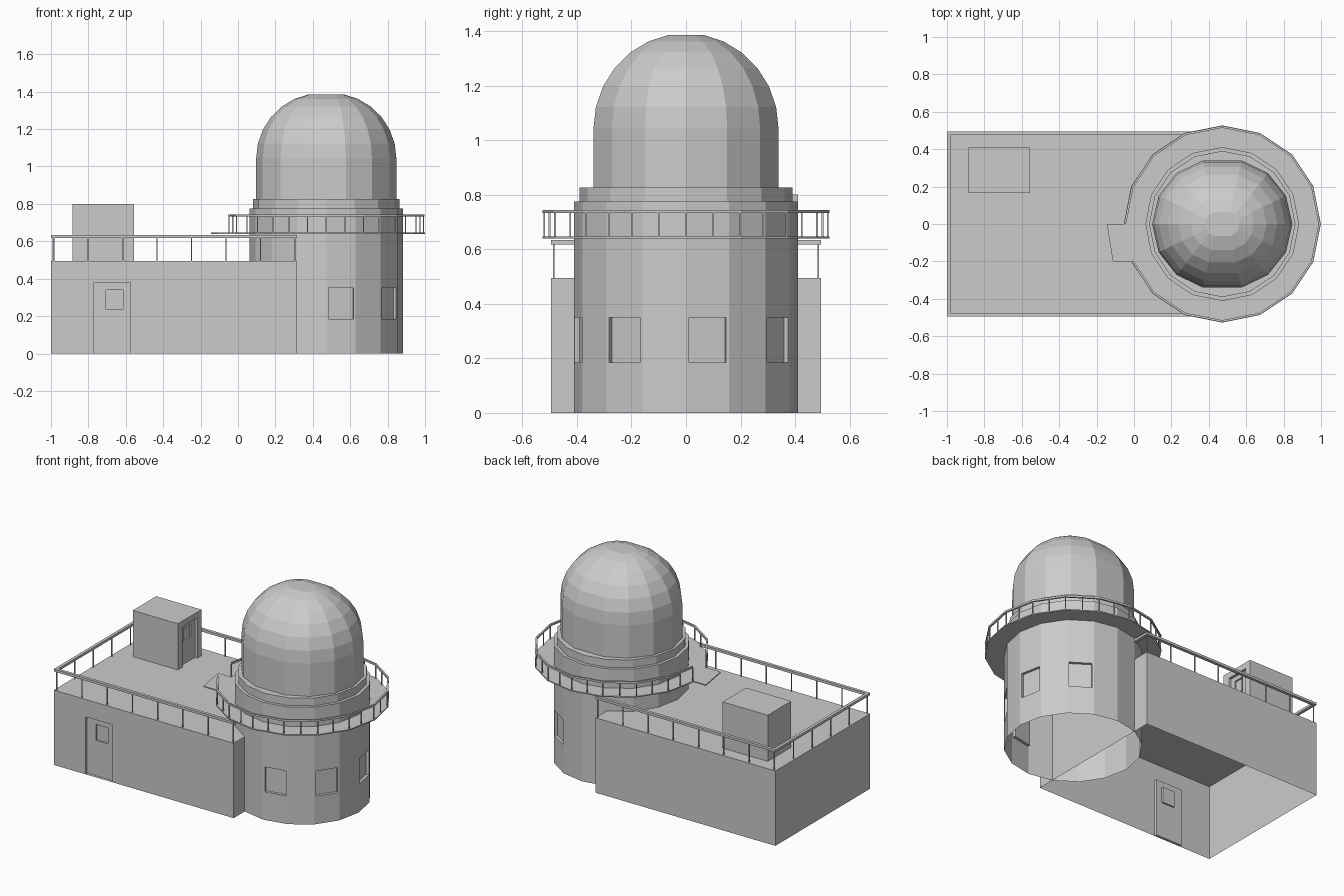
import bpy, bmesh
from math import sin, cos, pi, radians
from mathutils import Vector as V

if "Cube" in bpy.data.objects:
    bpy.data.objects.remove(bpy.data.objects["Cube"])

CX = 0.472          # tower axis
SIDES = 16


def finish(name, bm):
    bmesh.ops.remove_doubles(bm, verts=bm.verts, dist=1e-5)
    me = bpy.data.meshes.new(name)
    bm.to_mesh(me)
    bm.free()
    ob = bpy.data.objects.new(name, me)
    bpy.context.collection.objects.link(ob)
    return ob


def quad(bm, *pts):
    bm.faces.new([bm.verts.new(p) for p in pts])


def panel(bm, o, u, v, holes=(), depth=0.018):
    """Flat wall from corner o along u and v; each hole recesses inside the last."""
    if not holes:
        quad(bm, o, o + u, o + u + v, o + v)
        return
    (u0, u1, v0, v1), rest = holes[0], holes[1:]
    un, vn = u.normalized(), v.normalized()
    back = -un.cross(vn) * depth
    outer = [o, o + u, o + u + v, o + v]
    inner = [o + un * a + vn * b for a, b in ((u0, v0), (u1, v0), (u1, v1), (u0, v1))]
    for i in range(4):
        j = (i + 1) % 4
        if i or v0 > 0:
            quad(bm, outer[i], outer[j], inner[j], inner[i])
        quad(bm, inner[i], inner[j], inner[j] + back, inner[i] + back)
    panel(bm, inner[0] + back, inner[1] - inner[0], inner[3] - inner[0], rest, 0.01)


def block(name, x0, x1, y0, y1, z0, z1, front=(), right=()):
    """Open-bottomed block with optional recesses in its front and right walls."""
    bm = bmesh.new()
    dx, dy, dz = V((x1 - x0, 0, 0)), V((0, y1 - y0, 0)), V((0, 0, z1 - z0))
    o = V((x0, y0, z0))
    panel(bm, o, dx, dz, front)
    panel(bm, o + dx, dy, dz, right)
    panel(bm, o + dx + dy, -dx, dz)
    panel(bm, o + dy, -dy, dz)
    panel(bm, o + dz, dx, dy)
    return finish(name, bm)


def polar(r, deg, z=0.0):
    return V((CX + r * cos(radians(deg)), r * sin(radians(deg)), z))


def lathe(name, profile, n, closed=False, spread=0.0, cap=False):
    """Turned part on the tower axis; spread moves the two x halves apart."""
    bm = bmesh.new()
    rings = []
    for r, z in profile:
        ring = []
        for i in range(n):
            p = polar(r, 360 * i / n, z)
            p.x += spread if p.x > CX else -spread
            ring.append(bm.verts.new(p))
        rings.append(ring)
    pairs = list(zip(rings, rings[1:])) + ([(rings[-1], rings[0])] if closed else [])
    for a, b in pairs:
        for i in range(n):
            j = (i + 1) % n
            bm.faces.new((a[i], a[j], b[j], b[i]))
    if cap:
        bm.faces.new(rings[-1])
    return finish(name, bm)


def railing(name, path, posts, width, z_floor, z0, z1, post=0.003):
    """Mitred rectangular handrail along a 2D path, with square posts."""
    bm = bmesh.new()
    path = [V(p[:2]) for p in path]
    secs = []
    for i, p in enumerate(path):
        a = (p - path[i - 1]).normalized() if i else None
        b = (path[i + 1] - p).normalized() if i < len(path) - 1 else None
        na = V((-a.y, a.x)) if a else V((-b.y, b.x))
        nb = V((-b.y, b.x)) if b else na
        m = (na + nb).normalized()
        m *= width / 2 / m.dot(na)
        secs.append([(*(p + s * m), z) for s, z in ((-1, z0), (1, z0), (1, z1), (-1, z1))])
    for a, b in zip(secs, secs[1:]):
        for i in range(4):
            j = (i + 1) % 4
            quad(bm, a[i], b[i], b[j], a[j])
    quad(bm, *secs[0])
    quad(bm, *reversed(secs[-1]))
    for p in posts:
        c = [V((p[0] + sx * post, p[1] + sy * post, z_floor))
             for sx, sy in ((-1, -1), (1, -1), (1, 1), (-1, 1))]
        up = V((0, 0, z0 - z_floor))
        for i in range(4):
            quad(bm, c[i], c[(i + 1) % 4], c[(i + 1) % 4] + up, c[i] + up)
    bmesh.ops.recalc_face_normals(bm, faces=bm.faces)
    return finish(name, bm)


# Main building with recessed front door
block("main_building", -1, 0.315, -0.495, 0.495, 0, 0.495,
      front=[(0.23, 0.425, 0, 0.38), (0.065, 0.155, 0.235, 0.34)])

# Rooftop stair house with its door facing the tower
block("stair_house", -0.885, -0.555, 0.165, 0.41, 0.495, 0.80,
      right=[(0.05, 0.205, 0, 0.265), (0.035, 0.11, 0.15, 0.235)])

# Roof railing, returning to the tower at the right end
E, R, Y = -0.99, 0.305, 0.485
roof_posts = [(E + 0.005 + 0.1843 * i, s * Y) for i in range(8) for s in (-1, 1)]
roof_posts += [(E, -Y + 2 * Y * i / 5) for i in range(1, 5)]
railing("roof_railing", [(R, -0.37), (R, -Y), (E, -Y), (E, Y), (R, Y), (R, 0.37)],
        roof_posts, 0.02, 0.495, 0.618, 0.634)

# Tower wall, one panel per side, four sides with windows
bm = bmesh.new()
for i in range(SIDES):
    a, b = polar(0.411, 22.5 * i), polar(0.411, 22.5 * (i + 1))
    hole = [(0.011, 0.149, 0.185, 0.35)] if i in (0, 2, 12, 14) else []
    panel(bm, a, b - a, V((0, 0, 0.775)), hole)
finish("tower_wall", bm)

# Stepped drum under the dome
lathe("dome_drum", [(0.411, 0.775), (0.391, 0.775), (0.391, 0.826), (0.3, 0.826)], SIDES)

# Dome, halves spread sideways, flat crown
curve = [(0.348 * cos(radians(13.2 * k)), 1.042 + 0.35 * sin(radians(13.2 * k))) for k in range(7)]
lathe("dome", [(0.348, 0.826)] + curve, 14, spread=0.027, cap=True)

# Walkway ring
lathe("walkway_deck", [(0.405, 0.64), (0.527, 0.64), (0.527, 0.647), (0.405, 0.647)],
      SIDES, closed=True)

# Landing at the walkway entrance
bm = bmesh.new()
pts = [V((-0.145, 0, 0.64)), V((-0.113, -0.2, 0.64)), polar(0.527, 202.5, 0.64), polar(0.527, 180, 0.64)]
f = bm.faces.new([bm.verts.new(p) for p in pts])
top = bmesh.ops.extrude_face_region(bm, geom=[f])
bmesh.ops.translate(bm, vec=(0, 0, 0.007),
                    verts=[g for g in top["geom"] if isinstance(g, bmesh.types.BMVert)])
bm.faces.new([bm.verts.new(p) for p in reversed(pts)]) if not f.is_valid else None
bmesh.ops.recalc_face_normals(bm, faces=bm.faces)
finish("walkway_landing", bm)

# Walkway railing with a gap at the landing, posts at corners and mid-sides
corners = [polar(0.52, -157.5 + 22.5 * i) for i in range(SIDES)]
mids = [(a + b) / 2 for a, b in zip(corners, corners[1:])]
railing("walkway_railing", corners, corners + mids, 0.011, 0.647, 0.732, 0.744)
